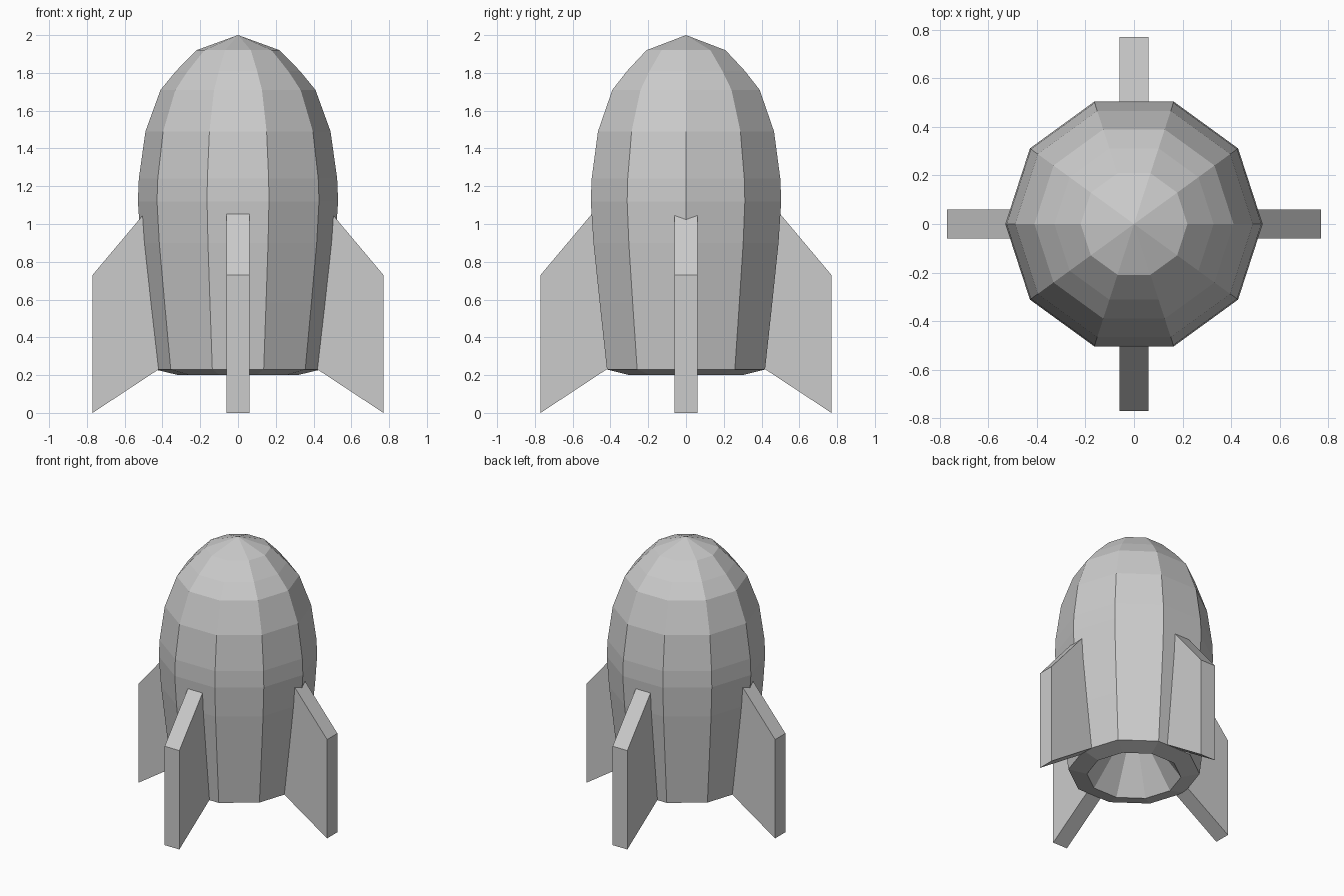
import bpy
import bmesh
import math

if "Cube" in bpy.data.objects:
    bpy.data.objects.remove(bpy.data.objects["Cube"])

SIDES = 10

grey = bpy.data.materials.new("light_grey")
grey.use_nodes = True
colour = (0.6, 0.6, 0.6, 1)
grey.diffuse_color = colour
grey.node_tree.nodes["Principled BSDF"].inputs["Base Color"].default_value = colour


def finish(bm, name):
    bmesh.ops.recalc_face_normals(bm, faces=bm.faces)
    mesh = bpy.data.meshes.new(name)
    bm.to_mesh(mesh)
    bm.free()
    mesh.materials.append(grey)
    obj = bpy.data.objects.new(name, mesh)
    bpy.context.collection.objects.link(obj)
    return obj


def lathe(name, profile):
    """Faceted solid of revolution; a zero radius makes a single tip vertex."""
    bm = bmesh.new()
    rings = []
    for r, z in profile:
        if r == 0:
            rings.append([bm.verts.new((0, 0, z))] * SIDES)
        else:
            angles = [math.tau * i / SIDES for i in range(SIDES)]
            rings.append([bm.verts.new((r * math.cos(a), r * math.sin(a), z)) for a in angles])
    for low, high in zip(rings, rings[1:]):
        for i in range(SIDES):
            j = (i + 1) % SIDES
            corners = dict.fromkeys((low[i], low[j], high[j], high[i]))
            bm.faces.new(list(corners))
    return finish(bm, name)


def fin(name, angle):
    """Upright swept plate rooted inside the hull."""
    outline = [(0.36, 0.27), (0.77, 0), (0.77, 0.73), (0.36, 1.218)]
    half = 0.06
    bm = bmesh.new()
    face = bm.faces.new([bm.verts.new((x, -half, z)) for x, z in outline])
    out = bmesh.ops.extrude_face_region(bm, geom=[face])
    moved = [v for v in out["geom"] if isinstance(v, bmesh.types.BMVert)]
    bmesh.ops.translate(bm, verts=moved, vec=(0, 2 * half, 0))
    obj = finish(bm, name)
    obj.rotation_euler.z = angle


# Hull with a hollow exhaust cone underneath
lathe("rocket_hull", [
    (0, 0.65), (0.315, 0.2), (0.44, 0.23), (0.48, 0.58), (0.515, 0.9),
    (0.53, 1.12), (0.525, 1.24), (0.49, 1.49), (0.41, 1.71),
    (0.328, 1.81), (0.22, 1.92), (0, 2),
])

# Four fins around the hull
for i, side in enumerate(("left", "back", "right", "front")):
    fin(side + "_fin", i * math.pi / 2)
